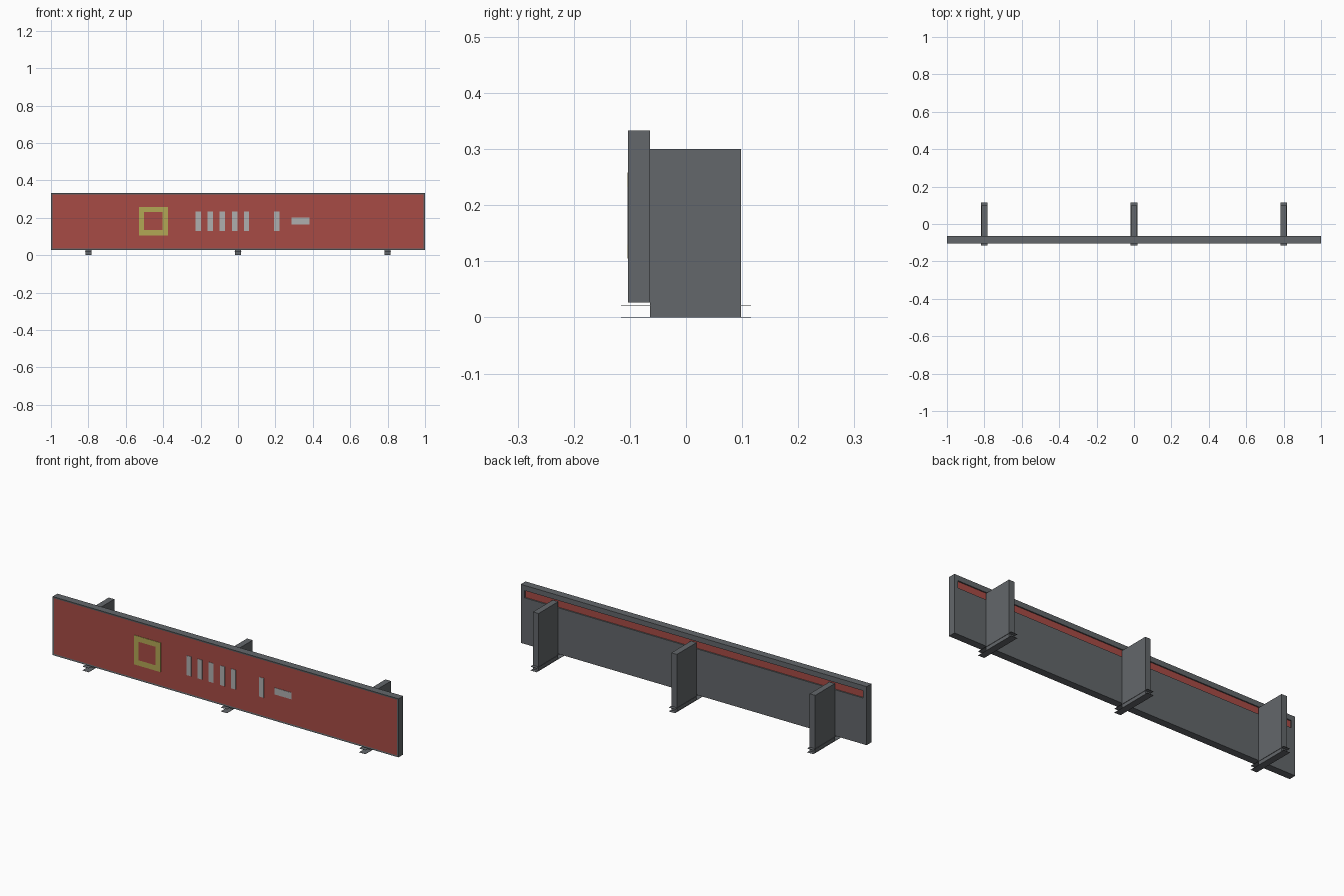
import bpy, bmesh
from mathutils import Vector

old = bpy.data.objects.get("Cube")
if old:
    bpy.data.objects.remove(old, do_unlink=True)


def material(name, rgb):
    m = bpy.data.materials.new(name)
    m.use_nodes = True
    m.diffuse_color = (*rgb, 1)
    m.node_tree.nodes["Principled BSDF"].inputs["Base Color"].default_value = (*rgb, 1)
    return m


GREY = material("dark grey metal", (0.125, 0.135, 0.145))
RED = material("red panel", (0.39, 0.07, 0.06))
YELLOW = material("muted yellow", (0.45, 0.39, 0.09))
PALE = material("pale grey", (0.43, 0.43, 0.43))


def box_mesh(x0, x1, y0, y1, z0, z1):
    bm = bmesh.new()
    bmesh.ops.create_cube(bm, size=1)
    for v in bm.verts:
        v.co = Vector(((x0, x1)[v.co.x > 0], (y0, y1)[v.co.y > 0], (z0, z1)[v.co.z > 0]))
    bm.normal_update()
    return bm


def finish(name, bm, *mats):
    mesh = bpy.data.meshes.new(name)
    bm.to_mesh(mesh)
    bm.free()
    for m in mats:
        mesh.materials.append(m)
    obj = bpy.data.objects.new(name, mesh)
    bpy.context.collection.objects.link(obj)
    return obj


def box(name, mat, *bounds):
    return finish(name, box_mesh(*bounds), mat)


FRONT, BACK = -0.103, -0.064

# Board: framed red front, and a slot near the top of the back
bm = box_mesh(-1, 1, FRONT, BACK, 0.027, 0.333)
front = next(f for f in bm.faces if f.normal.y < -0.5)
bmesh.ops.inset_individual(bm, faces=[front], thickness=0.011, depth=-0.001)
front.material_index = 1
for co, no in (((0, 0, 0.268), (0, 0, 1)), ((0, 0, 0.306), (0, 0, 1)),
               ((-0.978, 0, 0), (1, 0, 0)), ((0.978, 0, 0), (1, 0, 0))):
    faces = [f for f in bm.faces if f.normal.y > 0.5]
    edges = list({e for f in faces for e in f.edges})
    verts = list({v for f in faces for v in f.verts})
    bmesh.ops.bisect_plane(bm, geom=verts + edges + faces, plane_co=co, plane_no=no)
    bm.normal_update()
slot = next(f for f in bm.faces if f.normal.y > 0.5
            and 0.27 < f.calc_center_median().z < 0.305
            and abs(f.calc_center_median().x) < 0.5)
bmesh.ops.inset_individual(bm, faces=[slot], thickness=0.0005, depth=-0.006)
slot.material_index = 1
finish("board", bm, GREY, RED)

# Plain painted square border and stripes on the front
P0, P1 = FRONT - 0.001, FRONT + 0.002
bm = box_mesh(-0.53, -0.375, P0, P1, 0.105, 0.258)
face = next(f for f in bm.faces if f.normal.y < -0.5)
bmesh.ops.inset_individual(bm, faces=[face], thickness=0.04)
face.material_index = 1
finish("painted_square", bm, YELLOW, RED)
for i, x in enumerate((-0.212, -0.148, -0.084, -0.018, 0.045, 0.207)):
    box(f"painted_stripe_{i + 1}", PALE, x - 0.014, x + 0.014, P0, P1, 0.13, 0.232)
box("painted_dash", PALE, 0.285, 0.382, P0, P1, 0.165, 0.2)

# Rear supports, each with two thin foot plates
for side, x in (("right", -0.8), ("middle", 0), ("left", 0.8)):
    box(f"{side}_support", GREY, x - 0.016, x + 0.016, BACK, 0.098, 0, 0.3)
    for level, z in (("lower", 0), ("upper", 0.02)):
        box(f"{side}_{level}_foot_plate", GREY, x - 0.018, x + 0.018,
            -0.116, 0.116, z, z + 0.001)
